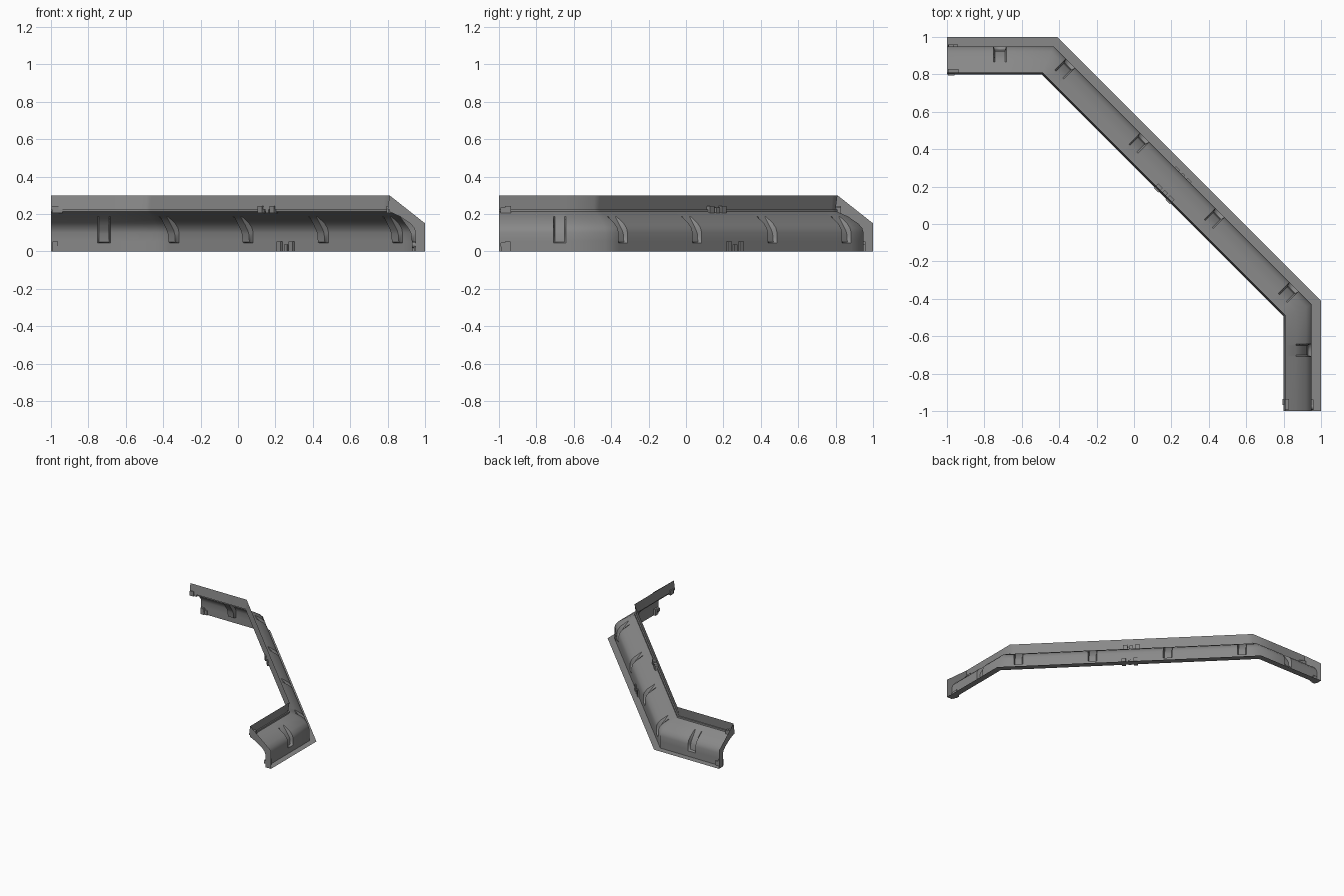
import bpy, bmesh
from mathutils import Vector, Matrix

cube = bpy.data.objects.get("Cube")
if cube:
    bpy.data.objects.remove(cube)

grey = bpy.data.materials.new("concrete_grey")
grey.use_nodes = True
COLOUR = (0.25, 0.25, 0.25, 1)
grey.diffuse_color = COLOUR
grey.node_tree.nodes["Principled BSDF"].inputs["Base Color"].default_value = COLOUR

UP = Vector((0, 0, 1))

# Outer edge of the plan: two short arms joined by a long diagonal
path = [Vector(p) for p in ((-1, 1, 0), (-0.41, 1, 0), (1, -0.41, 0), (1, -1, 0))]
dirs = [(b - a).normalized() for a, b in zip(path, path[1:])]
norms = [d.cross(UP) for d in dirs]      # towards the inner side
rib_places = [[0.283], [0.15, 0.71, 1.28, 1.84], [0.265]]

# Cross-section as (depth from outer edge, height); the rib version bulges inwards
plain = [(0, 0), (0.05, 0), (0.05, 0.045), (0.05, 0.055), (0.05, 0.1), (0.058, 0.125),
         (0.08, 0.15), (0.135, 0.187), (0.19, 0.212), (0.19, 0.225), (0.2, 0.225), (0.19, 0.3)]
rib = list(plain)
rib[3:7] = [(0.07, 0.05), (0.075, 0.095), (0.083, 0.113), (0.1, 0.138)]


def finish(name, bm, angle):
    mesh = bpy.data.meshes.new(name)
    bm.to_mesh(mesh)
    bm.free()
    mesh.materials.append(grey)
    obj = bpy.data.objects.new(name, mesh)
    bpy.context.collection.objects.link(obj)
    bpy.ops.object.select_all(action='DESELECT')
    obj.select_set(True)
    bpy.context.view_layer.objects.active = obj
    bpy.ops.object.shade_smooth_by_angle(angle=angle)
    return obj


# Stations along the path: (point, inward vector, profile)
stations = []
for i, (start, d, n) in enumerate(zip(path, dirs, norms)):
    if i:
        m = norms[i - 1]
        stations.append((start, (m + n) / (1 + m.dot(n)), plain))
    else:
        stations.append((start, n, plain))
    for t in rib_places[i]:
        for off, prof in ((-0.034, plain), (-0.026, rib), (0.026, rib), (0.034, plain)):
            stations.append((start + d * (t + off), n, prof))
stations.append((path[-1], norms[-1], plain))

# Cove shell: inner face, lip and underside swept along the plan, open at the back
bm = bmesh.new()
rows = [[bm.verts.new(p + v * depth + UP * z) for depth, z in prof] for p, v, prof in stations]
for a, b in zip(rows, rows[1:]):
    for k in range(len(plain) - 1):
        bm.faces.new((a[k], b[k], b[k + 1], a[k + 1]))
for row, (p, v, prof), flip in ((rows[0], stations[0], False), (rows[-1], stations[-1], True)):
    loop = row + [bm.verts.new(p + UP * 0.15)]
    bm.faces.new(loop[::-1] if flip else loop)
finish("cove_shell", bm, 0.87)


# Joint clips at the ends and in the middle of the diagonal
def clip_block(bm, seg, t, length, depths, heights):
    d, n = dirs[seg], norms[seg]
    centre = path[seg] + d * t + n * sum(depths) / 2 + UP * sum(heights) / 2
    frame = Matrix((d, n, UP)).transposed().to_4x4()
    size = Matrix.Diagonal((length, depths[1] - depths[0], heights[1] - heights[0], 1))
    bmesh.ops.create_cube(bm, size=1, matrix=Matrix.Translation(centre) @ frame @ size)


def clip_pin(bm, seg, t):
    n = norms[seg]
    centre = path[seg] + dirs[seg] * t + n * 0.055 + UP * 0.035
    turn = n.to_track_quat('Z', 'Y').to_matrix().to_4x4()
    bmesh.ops.create_cone(bm, cap_ends=True, segments=16, radius1=0.016, radius2=0.016,
                          depth=0.03, matrix=Matrix.Translation(centre) @ turn)


arm = (path[1] - path[0]).length
middle = (path[2] - path[1]).length / 2
clips = [("start_clip", 0, (0.022, 0.048)),
         ("middle_clip", 1, (middle - 0.045, middle, middle + 0.045)),
         ("end_clip", 2, (arm - 0.048, arm - 0.022))]
for name, seg, places in clips:
    bm = bmesh.new()
    for j, t in enumerate(places):
        step = 0.008 * (j % 2)
        clip_block(bm, seg, t, 0.034 - step, (0.172, 0.206 - step), (0.206, 0.244 - step))
        clip_block(bm, seg, t, 0.03 - step, (0.04, 0.066 - step), (0, 0.052 - 2 * step))
    if seg != 1:
        clip_pin(bm, seg, places[0] if seg == 0 else places[-1])
    finish(name, bm, 0.6)
